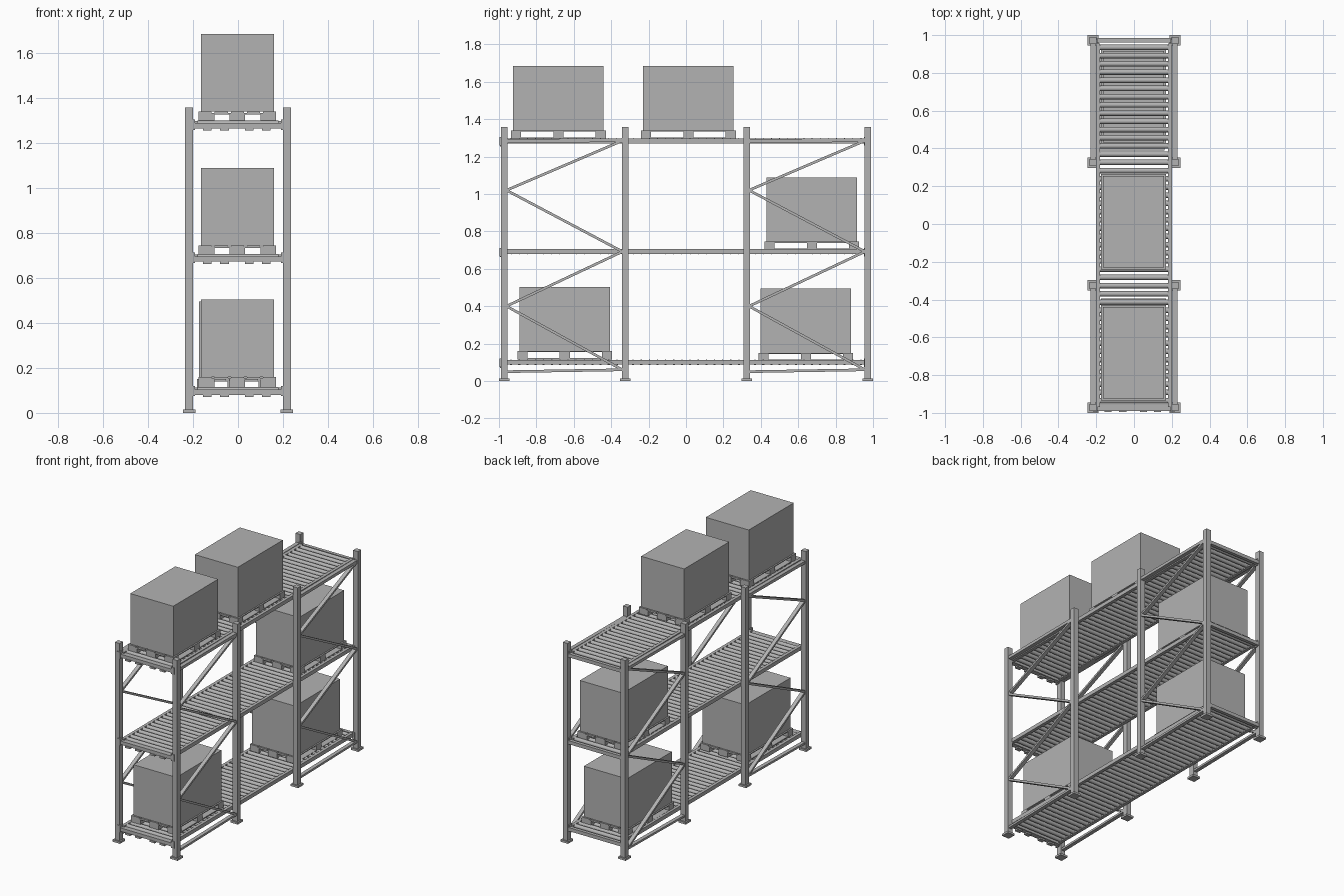
import bpy, bmesh, math
from mathutils import Vector, Matrix

cube = bpy.data.objects.get("Cube")
if cube:
    bpy.data.objects.remove(cube, do_unlink=True)

grey = bpy.data.materials.new("plain_grey")
grey.use_nodes = True
grey.diffuse_color = (0.45, 0.45, 0.45, 1)
grey.node_tree.nodes["Principled BSDF"].inputs["Base Color"].default_value = grey.diffuse_color


def box(bm, x, y, z):
    """Add a box from three (low, high) ranges."""
    size = Vector((x[1] - x[0], y[1] - y[0], z[1] - z[0]))
    mid = Vector((sum(x), sum(y), sum(z))) / 2
    bmesh.ops.create_cube(bm, size=1, matrix=Matrix.Translation(mid) @ Matrix.Diagonal(size).to_4x4())


def bar(bm, x, start, end, width=0.026, thick=0.014):
    """Add a flat bar between two (y, z) points in one side plane."""
    a, b = Vector((x, *start)), Vector((x, *end))
    d = b - a
    turn = Matrix.Rotation(math.atan2(d.z, d.y), 4, 'X')
    bmesh.ops.create_cube(bm, size=1, matrix=Matrix.Translation((a + b) / 2) @ turn
                          @ Matrix.Diagonal((width, d.length, thick, 1)))


def finish(name, bm, smooth=False):
    mesh = bpy.data.meshes.new(name)
    bm.to_mesh(mesh)
    bm.free()
    mesh.materials.append(grey)
    obj = bpy.data.objects.new(name, mesh)
    bpy.context.collection.objects.link(obj)
    if smooth:
        bpy.ops.object.select_all(action='DESELECT')
        obj.select_set(True)
        bpy.context.view_layer.objects.active = obj
        bpy.ops.object.shade_smooth_by_angle(angle=math.radians(40))
    return obj


def around(c, half):
    return (c - half, c + half)


POST_X = 0.217
POST_Y = (-0.972, -0.325, 0.325, 0.972)
LEVELS = (0.1, 0.692, 1.284)

# Uprights and foot plates
posts, feet = bmesh.new(), bmesh.new()
for x in (-POST_X, POST_X):
    for y in POST_Y:
        box(posts, around(x, 0.018), around(y, 0.018), (0, 1.358))
        box(feet, around(x, 0.028), around(y, 0.028), (0, 0.014))
finish("upright_posts", posts)
finish("foot_plates", feet)

# Zigzag bracing on both sides of each upright frame
braces = bmesh.new()
for x in (-POST_X, POST_X):
    for front in (POST_Y[0], POST_Y[2]):
        near, far = front + 0.012, front + 0.632
        zigzag = [(far, 1.285), (near, 1.02), (far, 0.692), (near, 0.4), (far, 0.06)]
        for a, b in zip(zigzag, zigzag[1:]):
            bar(braces, x, a, b)
        bar(braces, x, (near, 0.05), (far, 0.06))
        bar(braces, x, (near, 1.283), (far, 1.288), thick=0.02)
finish("frame_braces", braces)

# Roller decks
for name, z in zip(("lower", "middle", "upper"), LEVELS):
    rails, ends, rollers = bmesh.new(), bmesh.new(), bmesh.new()
    for s in (-1, 1):
        box(rails, sorted((s * 0.179, s * 0.2)), (-0.97, 0.955), around(z, 0.013))
        for y in (-0.982, 0.965):
            box(ends, around(s * 0.203, 0.011), around(y, 0.014), around(z - 0.003, 0.023))
    finish(name + "_side_rails", rails)
    box(ends, (-0.2, 0.2), (-0.99, -0.955), around(z - 0.008, 0.012))
    box(ends, (-0.2, 0.2), (0.962, 0.985), around(z - 0.008, 0.012))
    for x in (-0.137, -0.06, 0.05, 0.125):
        box(ends, around(x, 0.019), (-0.995, -0.965), (z - 0.03, z - 0.018))
    finish(name + "_end_beams", ends)
    count = 44
    for i in range(count):
        y = -0.935 + i * 1.87 / (count - 1)
        place = Matrix.Translation((0, y, z)) @ Matrix.Rotation(math.pi / 2, 4, 'Y')
        bmesh.ops.create_cone(rollers, cap_ends=True, segments=12, radius1=0.0145,
                              radius2=0.0145, depth=0.362, matrix=place)
    finish(name + "_rollers", rollers, smooth=True)


def load(name, x, y, z):
    """Pallet with a plain carton, centred at x, y and resting at z."""
    pallet, carton = bmesh.new(), bmesh.new()
    across, along = 0.172, 0.253
    for i in (-1, 0, 1):
        cx = x + i * (across - 0.035)
        box(pallet, around(cx, 0.035), around(y, along), (z, z + 0.007))
        for j in (-1, 0, 1):
            box(pallet, around(cx, 0.035), around(y + j * (along - 0.027), 0.027), (z + 0.007, z + 0.032))
    for j in (-1, 0, 1):
        box(pallet, around(x, across), around(y + j * (along - 0.027), 0.027), (z + 0.032, z + 0.038))
    for i in range(5):
        cx = x + (i - 2) * 0.0715
        box(pallet, around(cx, 0.029), around(y, along), (z + 0.038, z + 0.044))
    box(carton, around(x, 0.162), around(y, 0.242), (z + 0.044, z + 0.388))
    finish(name + "_pallet", pallet)
    finish(name + "_carton", carton)


# Stored goods
load("upper_front", -0.003, -0.682, 1.295)
load("upper_middle", -0.003, 0.013, 1.295)
load("middle_back", -0.003, 0.673, 0.701)
load("lower_front", -0.003, -0.648, 0.116)
load("lower_back", -0.011, 0.641, 0.107)
